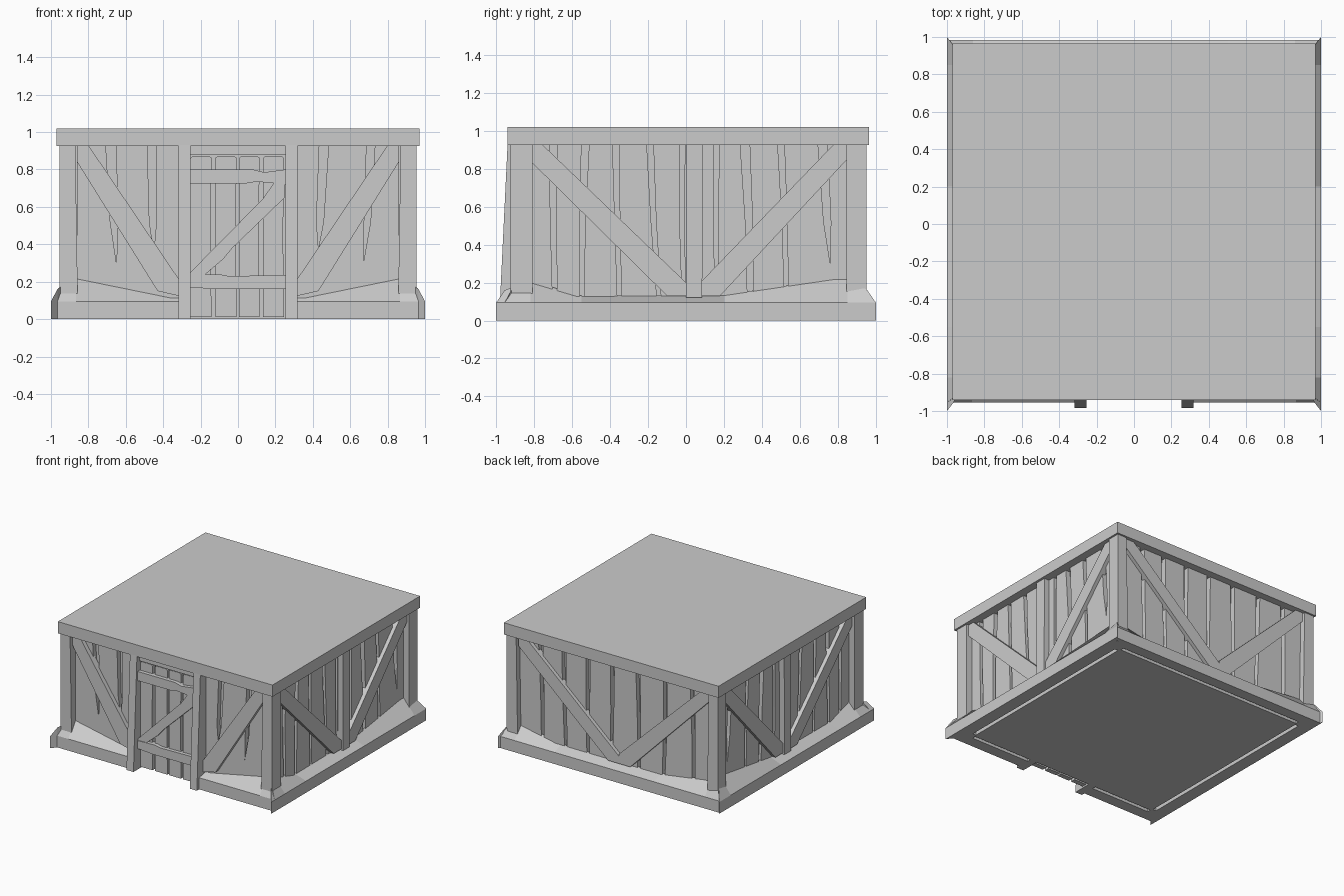
import bpy, bmesh, random
from mathutils import Matrix
from math import radians

random.seed(4)
if "Cube" in bpy.data.objects:
    bpy.data.objects.remove(bpy.data.objects["Cube"], do_unlink=True)

grey = bpy.data.materials.new("plain grey")
grey.use_nodes = True
colour = (0.6, 0.6, 0.6, 1)
grey.diffuse_color = colour
grey.node_tree.nodes["Principled BSDF"].inputs["Base Color"].default_value = colour


def finish(name, bm):
    bmesh.ops.recalc_face_normals(bm, faces=bm.faces)
    mesh = bpy.data.meshes.new(name)
    bm.to_mesh(mesh)
    bm.free()
    mesh.materials.append(grey)
    obj = bpy.data.objects.new(name, mesh)
    bpy.context.collection.objects.link(obj)
    return obj


def box(name, x0, x1, y0, y1, z0, z1):
    bm = bmesh.new()
    bmesh.ops.create_cube(bm, size=1)
    for v in bm.verts:
        v.co = (x1 if v.co.x > 0 else x0, y1 if v.co.y > 0 else y0, z1 if v.co.z > 0 else z0)
    return finish(name, bm)


def loft(bm, sections):
    """Join closed sections of equal length and cap both ends."""
    rings = [[bm.verts.new(p) for p in s] for s in sections]
    n = len(rings[0])
    for a, b in zip(rings, rings[1:]):
        for i in range(n):
            j = (i + 1) % n
            bm.faces.new((a[i], a[j], b[j], b[i]))
    bm.faces.new(rings[0])
    bm.faces.new(rings[-1][::-1])


class Wall:
    """A wall drawn flat as (along, up), then turned to face outwards."""

    def __init__(self, name, angle, depth, outer, flip=1):
        self.name, self.depth, self.outer, self.flip = name, depth, outer, flip
        self.turn = Matrix.Rotation(radians(angle), 4, "Z")

    def place(self, bm, part):
        for v in bm.verts:
            v.co.x *= self.flip
        bmesh.ops.transform(bm, matrix=self.turn, verts=bm.verts)
        return finish(self.name + "_" + part, bm)

    def slab(self, part, outline, back, front):
        bm = bmesh.new()
        loft(bm, [[(u, -d, z) for u, z in outline] for d in (back, front)])
        return self.place(bm, part)

    def planks(self, start, end, gaps):
        """Each gap: top place, bottom place, width, height where it closes."""
        low, high, mid = 0.08, 0.94, 0.52
        left = [(start, low), (start, high)]
        for i, (top, bottom, width, close) in enumerate(gaps):
            w = width / 2
            sway = (top + bottom) / 2 + random.uniform(-0.008, 0.008)
            tip = w * 0.6 if close == 0 else 0
            ends = [(bottom, low, tip)] + ([(bottom, close, 0)] if close else [])
            line = ends + [(sway, mid, w * 0.75), (top, high, w)]
            edge = [(u - g, z) for u, z, g in line]
            self.slab(f"plank_{i}", left + edge[::-1], self.depth - 0.05, self.depth)
            left = [(u + g, z) for u, z, g in line]
        self.slab("plank_last", left + [(end, high), (end, low)], self.depth - 0.05, self.depth)

    def skirt(self, part, points):
        """Sloped foot; points give the upper inner edge, corners are mitred."""
        bm, sections = bmesh.new(), []
        for u, z in points:
            corner = abs(u) > 0.9
            d = self.outer - 0.035 if corner else self.depth - 0.01
            far = (1 if u > 0 else -1) if corner else u
            sections.append([(u, -d, 0), (far, -self.outer, 0),
                             (far, -self.outer, 0.095), (u, -d, z)])
        loft(bm, sections)
        return self.place(bm, part)


front = Wall("front", 0, 0.87, 0.955)
right = Wall("right", 90, 0.905, 1.0)
back = Wall("back", 180, 0.905, 0.985)
left = Wall("left", 270, 0.905, 1.0, -1)

# Solid core, roof slab and corner posts
box("core", -0.865, 0.865, -0.83, 0.865, 0, 0.98)
box("roof", -0.97, 0.97, -0.94, 0.965, 0.925, 1.02)
for s in (-1, 1):
    for y0, y1, n in ((-0.925, -0.81, "front"), (0.845, 0.95, "back")):
        post = box(f"{n}_corner_post_{s}", s * 0.855, s * 0.955, y0, y1, 0, 0.94)
        for v in post.data.vertices:
            if v.co.z > 0.5 and abs(v.co.x) < 0.9:
                v.co.x += s * 0.015

# Side walls share one layout, mirrored
for w in (right, left):
    w.planks(-0.83, 0.86, [(-0.70, -0.69, 0.04, 0), (-0.53, -0.55, 0.04, 0),
                           (-0.37, -0.35, 0.035, 0), (-0.19, -0.14, 0.035, 0),
                           (-0.02, -0.01, 0.03, 0), (0.16, 0.16, 0.03, 0),
                           (0.31, 0.34, 0.05, 0), (0.50, 0.53, 0.035, 0),
                           (0.72, 0.76, 0.05, 0.3)])
    w.slab("middle_post", [(0, 0.12), (0.085, 0.12), (0.09, 0.93), (0, 0.93)], 0.88, 0.95)
    w.slab("brace_a", [(-0.82, 0.93), (-0.76, 0.93), (0, 0.2), (0, 0.13), (-0.1, 0.13),
                       (-0.82, 0.84)], 0.88, 0.935)
    w.slab("brace_b", [(0.85, 0.93), (0.78, 0.93), (0.085, 0.21), (0.085, 0.13), (0.18, 0.13),
                       (0.85, 0.85)], 0.88, 0.935)
    w.skirt("skirt", [(-0.955, 0.16), (-0.82, 0.21), (-0.55, 0.13), (0.2, 0.135),
                      (0.85, 0.23), (0.955, 0.16)])

# Back wall
back.planks(-0.87, 0.87, [(-0.68, -0.66, 0.04, 0), (-0.47, -0.45, 0.04, 0),
                          (-0.25, -0.25, 0.04, 0), (-0.03, -0.04, 0.035, 0),
                          (0.2, 0.21, 0.04, 0), (0.45, 0.43, 0.04, 0), (0.69, 0.7, 0.04, 0)])
back.slab("brace_a", [(-0.86, 0.93), (-0.79, 0.93), (0.05, 0.19), (0.05, 0.13), (-0.05, 0.13),
                      (-0.86, 0.85)], 0.88, 0.935)
back.slab("brace_b", [(0.86, 0.93), (0.8, 0.93), (0.05, 0.21), (0.05, 0.13), (0.15, 0.13),
                      (0.86, 0.85)], 0.88, 0.935)
back.skirt("skirt", [(-0.955, 0.16), (-0.86, 0.2), (-0.5, 0.13), (0.4, 0.13),
                     (0.86, 0.2), (0.955, 0.16)])

# Front wall, one half on each side of the doorway
front.name = "front_left"
front.planks(0.3, 0.86, [(0.46, 0.43, 0.05, 0.38), (0.71, 0.67, 0.045, 0.3)])
front.name = "front_right"
front.planks(-0.86, -0.3, [(-0.68, -0.65, 0.055, 0.3), (-0.46, -0.45, 0.05, 0.36)])
for s, n in ((1, "left"), (-1, "right")):
    front.name, front.flip = "front_" + n, s
    front.slab("brace", [(0.8, 0.93), (0.86, 0.93), (0.86, 0.84), (0.43, 0.15), (0.3, 0.12),
                         (0.3, 0.19)], 0.85, 0.905)
    front.skirt("skirt", [(0.955, 0.16), (0.865, 0.23), (0.3, 0.115)])

    # Door posts lean out towards the ground
    bm = bmesh.new()
    profile = [(-0.82, 0), (-0.985, 0), (-0.94, 0.93), (-0.82, 0.93)]
    loft(bm, [[(u, y, z) for y, z in profile] for u in (0.255, 0.318)])
    front.place(bm, "door_post")

# Door: planks, rails and diagonal
front.name, front.flip = "door", 1
front.slab("lintel", [(-0.26, 0.88), (0.26, 0.88), (0.26, 0.93), (-0.26, 0.93)], 0.82, 0.91)
for i, (a, b) in enumerate([(-0.253, -0.142), (-0.12, -0.008), (0.006, 0.115), (0.135, 0.245)]):
    front.slab(f"board_{i}", [(a, 0.012), (b, 0.012), (b - 0.004, 0.45), (b, 0.862),
                              (b - 0.012, 0.872), (a + 0.012, 0.872), (a, 0.862)], 0.86, 0.9)
front.slab("top_rail", [(-0.255, 0.725), (0.04, 0.725), (0.1, 0.735), (0.255, 0.72),
                        (0.255, 0.8), (0.14, 0.785), (0.08, 0.8), (-0.255, 0.8)], 0.88, 0.93)
front.slab("bottom_rail", [(-0.255, 0.17), (-0.12, 0.16), (0.255, 0.16), (0.255, 0.235),
                           (-0.05, 0.23), (-0.1, 0.24), (-0.255, 0.235)], 0.88, 0.93)
front.slab("diagonal", [(-0.255, 0.235), (-0.18, 0.235), (-0.08, 0.32), (-0.03, 0.38),
                        (0.25, 0.65), (0.25, 0.725), (0.19, 0.725), (0.13, 0.64),
                        (-0.255, 0.25)], 0.88, 0.925)
